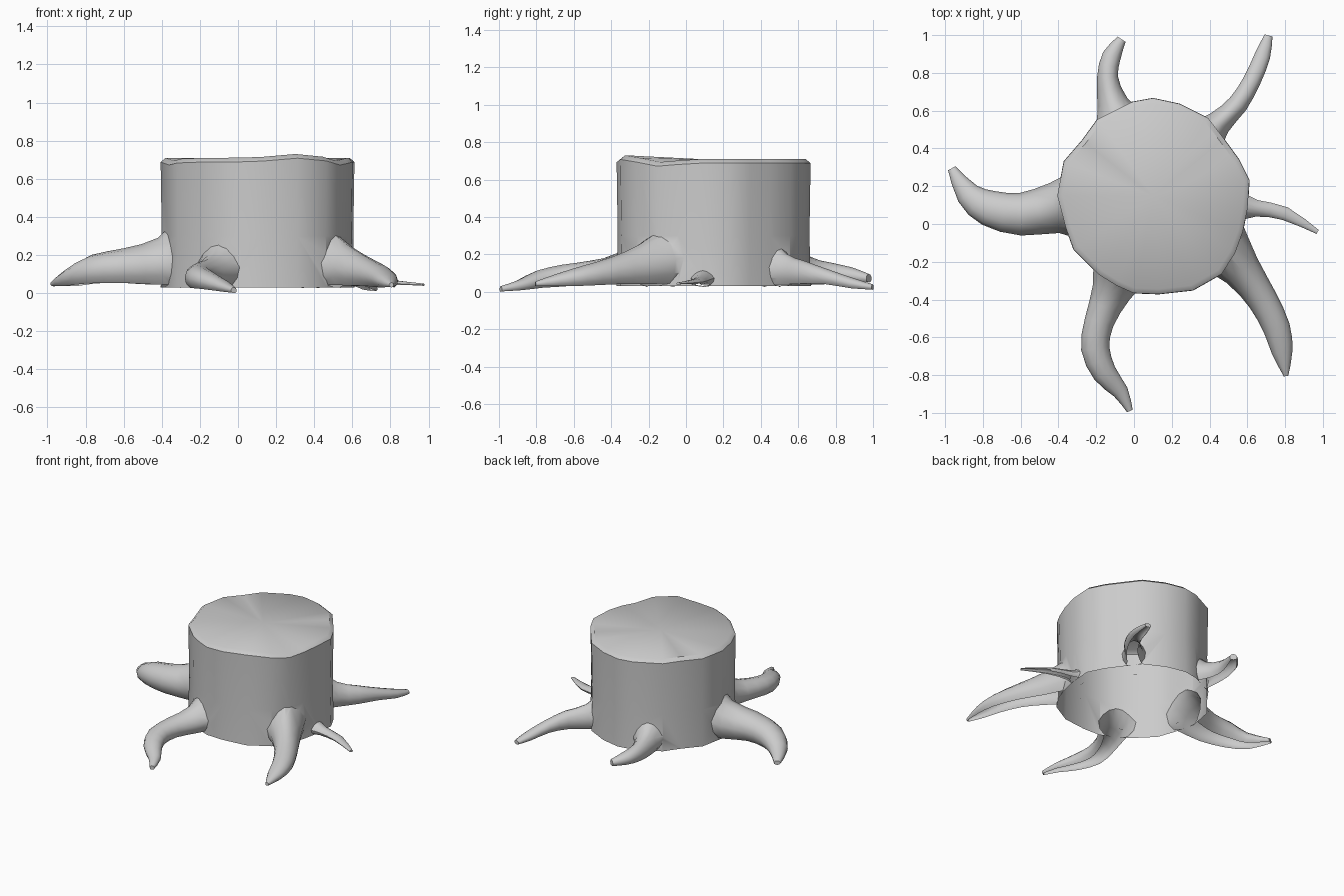
import bpy, bmesh, math
from mathutils import Vector

if "Cube" in bpy.data.objects:
    bpy.data.objects.remove(bpy.data.objects["Cube"])


def finish(bm, name):
    bmesh.ops.recalc_face_normals(bm, faces=bm.faces)
    me = bpy.data.meshes.new(name)
    bm.to_mesh(me)
    bm.free()
    ob = bpy.data.objects.new(name, me)
    bpy.context.collection.objects.link(ob)
    return ob


def bridge(bm, a, b):
    n = len(a)
    for i in range(n):
        bm.faces.new((a[i], a[(i + 1) % n], b[(i + 1) % n], b[i]))


def rim_height(x, y):
    # worn rim: one bump at the front, dips at two sides
    def bell(px, py, h, r):
        return h * math.exp(-((x - px) ** 2 + (y - py) ** 2) / r ** 2)
    return bell(0.32, -0.34, 0.02, 0.16) + bell(0.54, -0.13, -0.018, 0.1) + bell(-0.35, -0.03, -0.016, 0.1)


# Trunk: irregular outline, nearly flat cut
outline = [(0.10, 0.66), (0.24, 0.63), (0.39, 0.555), (0.47, 0.45), (0.55, 0.34),
           (0.605, 0.23), (0.595, 0.08), (0.57, -0.04), (0.53, -0.15), (0.46, -0.26),
           (0.31, -0.345), (0.13, -0.365), (0.0, -0.36), (-0.09, -0.32), (-0.18, -0.265),
           (-0.315, -0.13), (-0.355, -0.02), (-0.40, 0.15), (-0.365, 0.33), (-0.27, 0.44),
           (-0.19, 0.55), (-0.01, 0.64)]
centre = Vector((0.105, 0.145, 0))
bm = bmesh.new()
rings = []
for z, scale, wave in ((0.03, 1.015, 0), (0.3, 1.0, 0), (0.688, 1.012, 1), (0.71, 0.96, 1)):
    ring = []
    for x, y in outline:
        p = centre + (Vector((x, y, 0)) - centre) * scale
        ring.append(bm.verts.new((p.x, p.y, z + rim_height(x, y) * wave)))
    if rings:
        bridge(bm, rings[-1], ring)
    rings.append(ring)
for ring, z in ((rings[0], 0.03), (rings[-1], 0.706)):
    mid = bm.verts.new((centre.x, centre.y, z))
    for i in range(len(ring)):
        bm.faces.new((ring[i], ring[(i + 1) % len(ring)], mid))
stump = finish(bm, "stump")


def smooth_path(pts):
    # Catmull-Rom midpoints between stations
    out = []
    for i in range(len(pts) - 1):
        a, b = pts[max(i - 1, 0)], pts[i]
        c, d = pts[i + 1], pts[min(i + 2, len(pts) - 1)]
        out.append(b)
        out.append(tuple((9 * (q + r) - p - s) / 16 for p, q, r, s in zip(a, b, c, d)))
    return out + [pts[-1]]


def add_root(name, stations, sides=12):
    # station: x, y, half width, top z, bottom z; peaked section near the trunk
    st = smooth_path(stations)
    bm = bmesh.new()
    prev = first = None
    for i, (x, y, w, zt, zb) in enumerate(st):
        a, b = st[max(i - 1, 0)], st[min(i + 1, len(st) - 1)]
        t = Vector((b[0] - a[0], b[1] - a[1], 0)).normalized()
        side = Vector((-t.y, t.x, 0))
        peak = max(0, 0.45 - 0.1 * i)
        ring = []
        for k in range(sides):
            ang = 2 * math.pi * k / sides
            c, s = math.cos(ang), math.sin(ang)
            if s < 0:  # flatter underside
                c = math.copysign(abs(c) ** 0.6, c)
            else:
                c *= 1 - peak * s
            p = Vector((x, y, (zt + zb) / 2 + s * (zt - zb) / 2)) + side * (w * c)
            ring.append(bm.verts.new(p))
        if prev:
            bridge(bm, prev, ring)
        else:
            first = ring
        prev = ring
    bm.faces.new(first)
    bm.faces.new(prev)
    part = finish(bm, name)
    # merge into the trunk
    m = stump.modifiers.new("merge", 'BOOLEAN')
    m.operation, m.solver, m.object = 'UNION', 'EXACT', part
    bpy.ops.object.modifier_apply(modifier=m.name)
    bpy.data.objects.remove(part)


# Roots flaring out of the trunk
bpy.ops.object.select_all(action='DESELECT')
bpy.context.view_layer.objects.active = stump
stump.select_set(True)
B = 0.026
add_root("left_root", [(-0.30, 0.10, 0.19, 0.42, B), (-0.42, 0.085, 0.135, 0.29, B),
                       (-0.60, 0.052, 0.113, 0.235, 0.04), (-0.77, 0.085, 0.095, 0.20, 0.04),
                       (-0.88, 0.16, 0.065, 0.13, 0.03), (-0.965, 0.295, 0.022, 0.065, 0.035)])
add_root("front_root", [(-0.06, -0.21, 0.17, 0.36, B), (-0.12, -0.36, 0.105, 0.21, B),
                        (-0.185, -0.52, 0.078, 0.165, 0.03), (-0.205, -0.66, 0.075, 0.145, 0.02),
                        (-0.155, -0.79, 0.064, 0.115, 0.015), (-0.07, -0.89, 0.042, 0.065, 0.005),
                        (-0.022, -0.99, 0.016, 0.03, 0.0)])
add_root("front_right_root", [(0.42, -0.07, 0.18, 0.38, B), (0.57, -0.245, 0.105, 0.255, B),
                              (0.68, -0.40, 0.08, 0.185, 0.03), (0.755, -0.55, 0.072, 0.14, 0.025),
                              (0.785, -0.68, 0.055, 0.10, 0.025), (0.805, -0.805, 0.012, 0.055, 0.03)])
add_root("right_root", [(0.54, 0.095, 0.09, 0.14, B), (0.65, 0.083, 0.044, 0.095, 0.035),
                        (0.80, 0.055, 0.036, 0.07, 0.035), (0.972, -0.042, 0.012, 0.05, 0.037)])
add_root("back_right_root", [(0.34, 0.42, 0.13, 0.33, B), (0.45, 0.535, 0.068, 0.205, B),
                             (0.55, 0.635, 0.054, 0.165, 0.035), (0.625, 0.76, 0.047, 0.12, 0.035),
                             (0.68, 0.89, 0.042, 0.075, 0.015), (0.712, 0.998, 0.022, 0.04, 0.01)])
add_root("back_root", [(-0.06, 0.50, 0.15, 0.33, B), (-0.115, 0.645, 0.082, 0.195, B),
                       (-0.14, 0.78, 0.055, 0.155, 0.035), (-0.118, 0.89, 0.05, 0.13, 0.045),
                       (-0.065, 0.978, 0.025, 0.095, 0.05)])

# The stump is a hollow shell, open underneath
bm = bmesh.new()
bm.from_mesh(stump.data)
bm.normal_update()
under = [f for f in bm.faces if f.normal.z < -0.8]
bmesh.ops.delete(bm, geom=under, context='FACES')
bm.to_mesh(stump.data)
bm.free()
bpy.ops.object.shade_smooth_by_angle(angle=math.radians(42))
